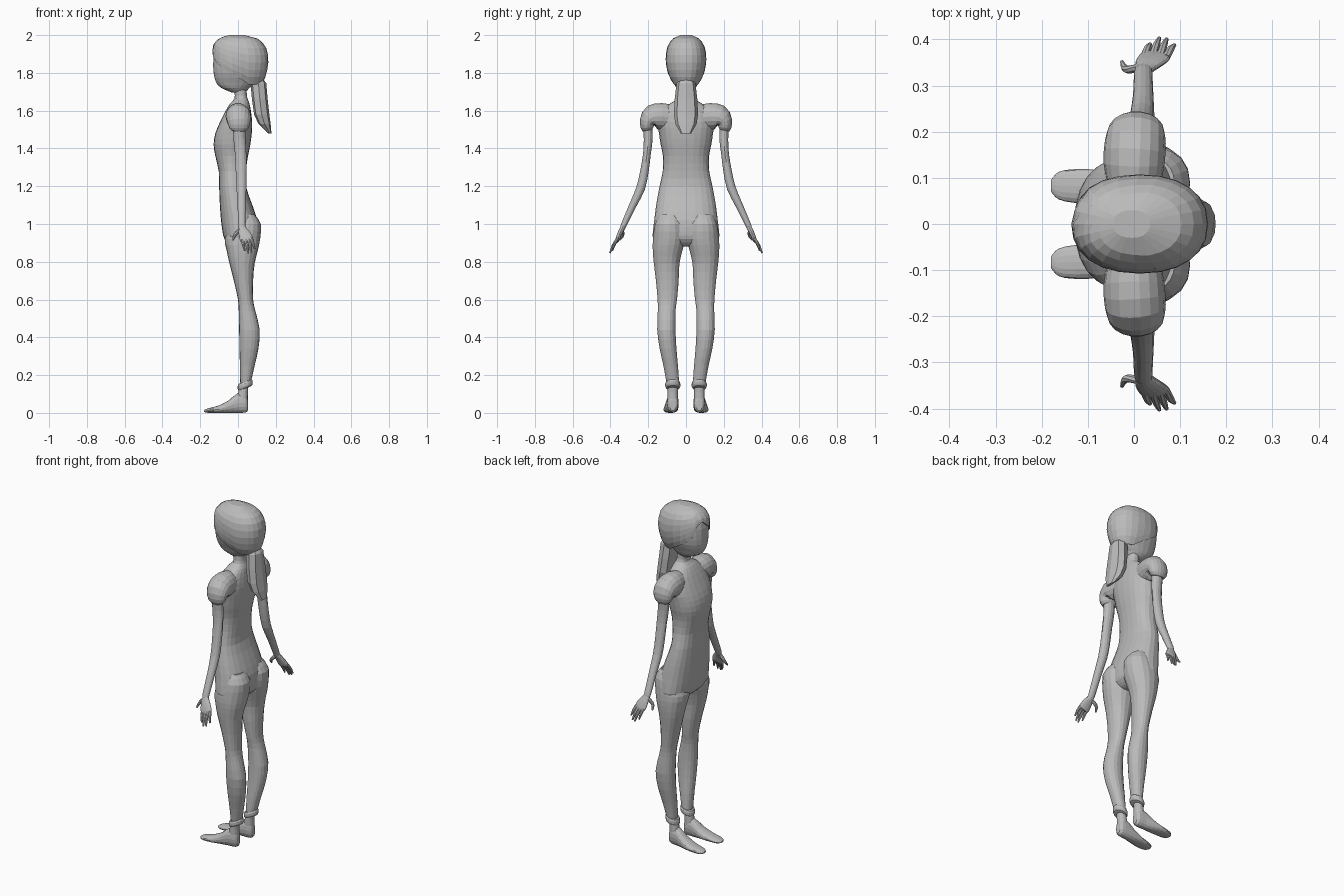
import bpy, bmesh, math
from mathutils import Vector

mat = bpy.data.materials.new("plain grey")
mat.diffuse_color = (0.5, 0.5, 0.5, 1)


def smooth_rows(rows, mids=1):
    """Catmull-Rom interpolation of section rows."""
    out = []
    for i in range(len(rows) - 1):
        p0, p1 = rows[max(i - 1, 0)], rows[i]
        p2, p3 = rows[i + 1], rows[min(i + 2, len(rows) - 1)]
        for k in range(mids + 1):
            t = k / (mids + 1)
            out.append([0.5 * (2 * b + (c - a) * t + (2 * a - 5 * b + 4 * c - d) * t * t
                               + (3 * b - a - 3 * c + d) * t ** 3)
                        for a, b, c, d in zip(p0, p1, p2, p3)])
    return out + [list(rows[-1])]


def unit(a, p):
    """Point on a rounded-square curve."""
    c, s = math.cos(a), math.sin(a)
    return (math.copysign(abs(c) ** (2 / p), c), math.copysign(abs(s) ** (2 / p), s))


def ring(center, u, v, n, p=2.2):
    pts = []
    for i in range(n):
        c, s = unit(2 * math.pi * i / n, p)
        pts.append(Vector(center) + Vector(u) * c + Vector(v) * s)
    return pts


def skin(name, rings, mirror=False, caps=(True, True)):
    bm = bmesh.new()
    loops = [[bm.verts.new(co) for co in r] for r in rings]
    n = len(loops[0])
    for a, b in zip(loops, loops[1:]):
        for i in range(n):
            j = (i + 1) % n
            bm.faces.new((a[i], a[j], b[j], b[i]))
    if caps[0]:
        bm.faces.new(loops[0])
    if caps[1]:
        bm.faces.new(loops[-1])
    bmesh.ops.recalc_face_normals(bm, faces=bm.faces)
    me = bpy.data.meshes.new(name)
    bm.to_mesh(me)
    bm.free()
    me.materials.append(mat)
    ob = bpy.data.objects.new(name, me)
    bpy.context.collection.objects.link(ob)
    if mirror:
        m = ob.modifiers.new("mirror", 'MIRROR')
        m.use_axis = (False, True, False)
        m.use_mirror_merge = False
    return ob


def stack(name, rows, n=20, p=2.2, mids=1, mirror=False):
    """Horizontal sections: z, x min, x max, y min, y max."""
    rings = [ring(((x0 + x1) / 2, (y0 + y1) / 2, z), ((x1 - x0) / 2, 0, 0),
                  (0, (y1 - y0) / 2, 0), n, p)
             for z, x0, x1, y0, y1 in smooth_rows(rows, mids)]
    return skin(name, rings, mirror)


def centred(rows):
    return [(z, x0, x1, -h, h) for z, x0, x1, h in rows]


def tube(name, rows, n=12, mids=1):
    """Mirrored tube along a path: x, y, z, radius in x, radius across."""
    rows = smooth_rows(rows, mids)
    pts = [Vector(r[:3]) for r in rows]
    rings = []
    for i, r in enumerate(rows):
        t = (pts[min(i + 1, len(pts) - 1)] - pts[max(i - 1, 0)]).normalized()
        nrm = t.cross(Vector((1, 0, 0))).normalized()
        u = nrm.cross(t)
        rings.append(ring(pts[i], u * r[3], nrm * r[4], n, 2))
    return skin(name, rings, True)


# Torso and neck
stack("torso", centred([
    (1.76, -.03, .05, .04), (1.70, -.02, .046, .04), (1.665, -.018, .05, .046),
    (1.64, -.04, .06, .08), (1.60, -.065, .068, .13), (1.54, -.095, .075, .15),
    (1.48, -.12, .073, .143), (1.42, -.129, .065, .134), (1.36, -.12, .053, .122),
    (1.28, -.102, .042, .123), (1.20, -.10, .042, .14), (1.10, -.096, .076, .158),
    (1.02, -.09, .102, .168), (.96, -.082, .106, .175), (.92, -.072, .10, .172),
    (.89, -.045, .075, .12), (.88, -.02, .05, .06)]), n=24, p=2.3)

# Legs
stack("leg", [
    (1.05, .0, .088, .03, .14), (1.0, -.04, .121, .01, .165), (.92, -.07, .117, .003, .176),
    (.86, -.06, .105, .018, .177), (.79, -.045, .088, .034, .171), (.70, -.022, .08, .038, .16),
    (.60, 0, .08, .047, .151), (.54, .004, .092, .055, .15), (.44, .006, .115, .055, .153),
    (.34, .008, .108, .05, .14), (.25, .01, .088, .042, .12), (.16, .012, .068, .036, .104)],
    n=18, mirror=True)

# Trouser cuffs, tilted up at the heel
skin("cuff", [ring((.038, .07, z), (r, 0, r * .35), (0, r, 0), 16, 2)
              for z, r in ((.13, .026), (.132, .036), (.142, .04), (.155, .04), (.165, .036), (.167, .028))],
     True)

# Ankles and feet
stack("ankle", [(.16, .01, .058, .046, .096), (.11, .002, .052, .043, .097),
                (.06, -.01, .052, .042, .098)], n=16, mirror=True)
foot = [(.052, .012, .07, .07, .016), (.04, .002, .10, .07, .028), (.0, 0, .105, .071, .032),
        (-.05, 0, .066, .076, .036), (-.10, 0, .04, .081, .038), (-.15, 0, .026, .083, .034),
        (-.17, .002, .02, .083, .025), (-.18, .006, .015, .083, .012)]
skin("foot", [ring((x, y, (z0 + z1) / 2), (0, h, 0), (0, 0, (z1 - z0) / 2), 16)
              for x, z0, z1, y, h in smooth_rows(foot)], True)

# Puffed shoulders
tube("sleeve", [(.0, .07, 1.56, .055, .07), (.0, .13, 1.57, .066, .071), (.003, .178, 1.565, .066, .066),
                (.005, .204, 1.54, .06, .043), (.005, .206, 1.51, .052, .034),
                (.005, .204, 1.495, .038, .026)], n=18)

# Arms down to the palms
tube("arm", [
    (.005, .203, 1.54, .032, .026), (.008, .2, 1.45, .032, .024), (.014, .207, 1.37, .03, .021),
    (.016, .22, 1.28, .028, .023), (.018, .24, 1.19, .026, .024), (.02, .281, 1.10, .022, .02),
    (.02, .327, 1.0, .02, .016), (.022, .335, .98, .019, .014), (.031, .348, .955, .029, .013),
    (.043, .36, .925, .035, .012), (.049, .367, .908, .031, .009)], n=14)

# Fingers and thumb
fingers = {"index_finger": (.022, .035, .39, .858), "middle_finger": (.04, .055, .403, .846),
           "ring_finger": (.056, .071, .401, .85), "little_finger": (.07, .088, .388, .868)}
for name, (bx, tx, ty, tz) in fingers.items():
    tube(name, [(bx, .361, .925, .009, .008),
                ((bx + tx) / 2, (.363 + ty) / 2 + .003, (.925 + tz) / 2, .0085, .0075),
                (tx, ty, tz, .004, .004)], n=8)
tube("thumb", [(.015, .34, .972, .011, .009), (-.008, .335, .952, .010, .009),
               (-.02, .338, .935, .008, .008), (-.026, .352, .915, .004, .004)], n=8)

# Head
stack("head", centred([
    (1.695, -.03, .04, .03), (1.72, -.088, .06, .052), (1.75, -.116, .10, .066),
    (1.80, -.129, .125, .088), (1.86, -.131, .135, .096), (1.92, -.125, .12, .09),
    (1.965, -.095, .09, .065), (1.98, -.06, .05, .04)]), n=20, p=2.2)

# Hair cap with a side parting: each meridian runs from the hairline to the crown
shell = [(1.73, -.06, .122, .06), (1.78, -.11, .146, .09), (1.82, -.13, .156, .102),
         (1.86, -.136, .161, .108), (1.91, -.136, .158, .106), (1.95, -.131, .142, .095),
         (1.98, -.105, .108, .073), (1.993, -.075, .07, .052), (2.0, -.045, .035, .03)]
hairline = [(-180, 1.738), (-105, 1.738), (-40, 1.845), (25, 1.95), (42, 1.85), (105, 1.738), (180, 1.738)]


def lookup(table, key):
    for a, b in zip(table, table[1:]):
        if key <= b[0]:
            t = (key - a[0]) / (b[0] - a[0])
            return [p + (q - p) * t for p, q in zip(a, b)][1:]
    return table[-1][1:]


rings = []
for t in (0, .15, .3, .45, .6, .74, .85, .93, 1):
    r = []
    for i in range(24):
        deg = -180 + 15 * i
        low = lookup(hairline, deg)[0]
        z = low + (2 - low) * t
        x0, x1, h = lookup(shell, z)
        c, s = unit(math.radians(deg), 2.25)
        r.append(((x0 + x1) / 2 - c * (x1 - x0) / 2, s * h, z))
    rings.append(r)
hair = skin("hair", rings, caps=(False, True))
thick = hair.modifiers.new("thickness", 'SOLIDIFY')
thick.thickness = 0.014
thick.offset = -1

# Ponytail
stack("ponytail", centred([
    (1.765, .08, .135, .035), (1.745, .066, .15, .05), (1.66, .074, .157, .06),
    (1.58, .085, .166, .064), (1.53, .108, .173, .056), (1.48, .16, .177, .028)]),
    n=8, p=2.4, mids=0)
